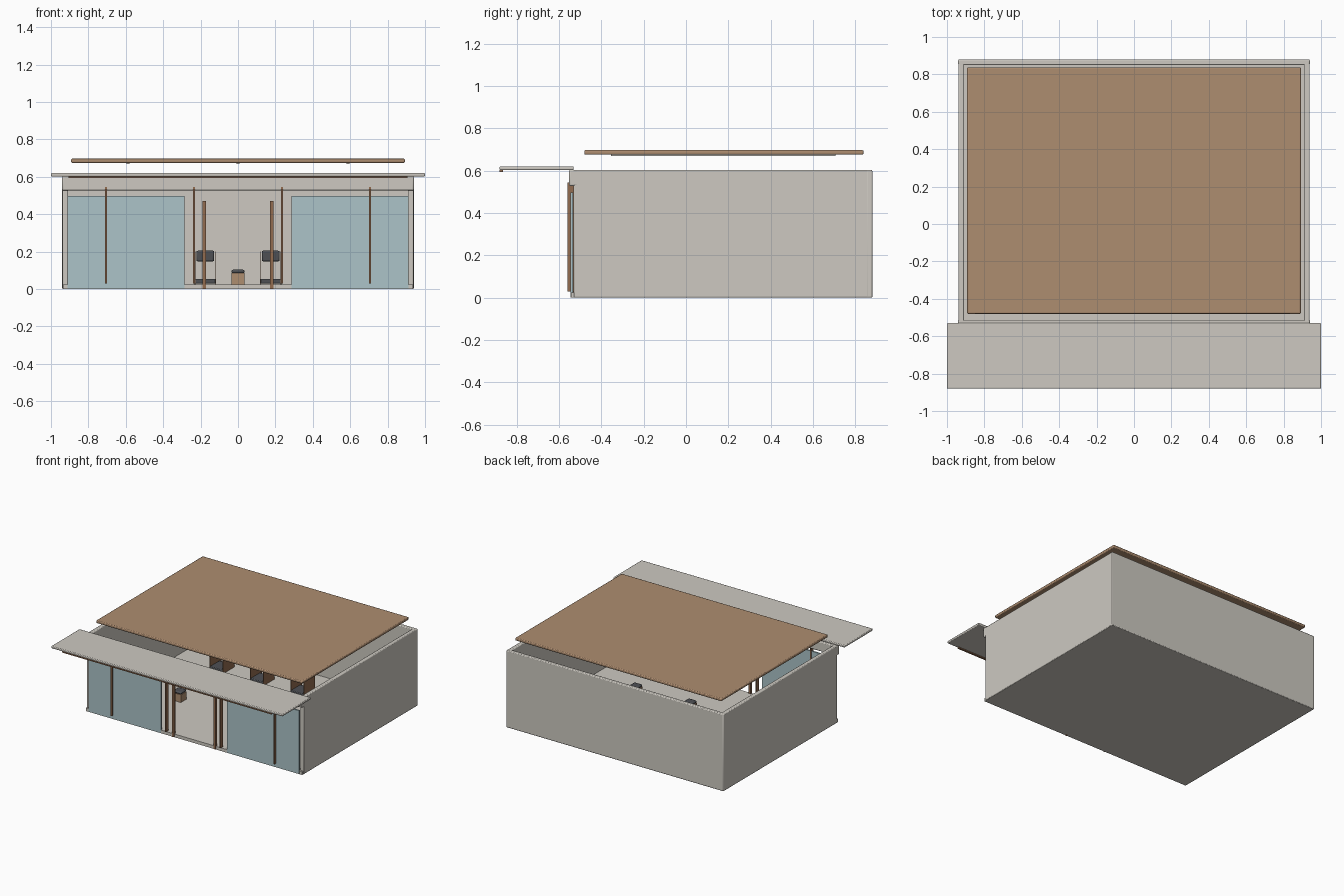
import bpy

if "Cube" in bpy.data.objects:
    bpy.data.objects.remove(bpy.data.objects["Cube"])


def mat(name, srgb):
    m = bpy.data.materials.new(name)
    lin = [((c / 255 + 0.055) / 1.055) ** 2.4 for c in srgb]
    m.diffuse_color = (*lin, 1)
    m.use_nodes = True
    m.node_tree.nodes["Principled BSDF"].inputs["Base Color"].default_value = m.diffuse_color
    return m


STONE = mat("warm_grey_plaster", (205, 201, 193))
WOOD = mat("light_wood", (174, 141, 112))
TRIM = mat("brown_trim", (146, 108, 80))
GLASS = mat("pale_blue_glass", (172, 196, 200))
DARK = mat("charcoal", (78, 80, 84))


def box(name, x, y, z, material, bevel=0.0):
    """Box from (min, max) ranges, with optional rounded edges."""
    bpy.ops.mesh.primitive_cube_add(size=1, location=[(a + b) / 2 for a, b in (x, y, z)])
    o = bpy.context.object
    o.name = name
    o.scale = [b - a for a, b in (x, y, z)]
    bpy.ops.object.transform_apply(location=False, rotation=False, scale=True)
    o.data.materials.append(material)
    if bevel:
        b = o.modifiers.new("soft_edges", "BEVEL")
        b.width = bevel
        b.segments = 2
        bpy.ops.object.shade_smooth_by_angle()
    return o


def around(c, half):
    return (c - half, c + half)


# Shell: floor slab, back wall and side walls
box("floor", (-0.935, 0.935), (-0.543, 0.875), (0, 0.025), STONE)
box("back_wall", (-0.94, 0.94), (0.85, 0.88), (0, 0.603), STONE, 0.006)
for s, side in ((-1, "left"), (1, "right")):
    box(side + "_wall", around(s * 0.924, 0.0155), (-0.53, 0.88), (0, 0.603), STONE, 0.006)

# Shop front: header beam, glass panels, mullions and door posts
box("header_beam", (-0.94, 0.94), (-0.552, -0.512), (0.528, 0.603), STONE, 0.006)
for s, side in ((-1, "left"), (1, "right")):
    box(side + "_glass", around(s * 0.598, 0.313), (-0.546, -0.534), (0.003, 0.497), GLASS)
    for x in (0.236, 0.705):
        box(side + "_mullion", around(s * x, 0.005), (-0.56, -0.53), (0.03, 0.545), TRIM)
    box(side + "_door_post", around(s * 0.18, 0.009), (-0.546, -0.528), (0, 0.47), TRIM)

# Entrance canopy with a wooden strip below its front edge
box("canopy", (-1, 1), (-0.88, -0.53), (0.602, 0.62), STONE, 0.005)
box("canopy_strip", (-0.905, 0.905), (-0.88, -0.865), (0.594, 0.603), TRIM)

# Floating roof with ceiling light strips
box("roof", (-0.892, 0.892), (-0.48, 0.838), (0.675, 0.697), WOOD, 0.006)
for x in (-0.588, 0, 0.588):
    box("ceiling_light", around(x, 0.008), (-0.355, 0.705), (0.668, 0.676), STONE)

# Row of booths along the back: wooden sides, dark seat and backrest
for x in (-0.525, -0.175, 0.175, 0.525):
    for s in (-1, 1):
        box("booth_side", around(x + s * 0.056, 0.0025), (0.48, 0.62), (0.025, 0.20), TRIM)
    box("booth_seat", around(x, 0.056), (0.48, 0.60), (0.03, 0.054), DARK, 0.005)
    box("booth_backrest", around(x, 0.048), (0.59, 0.615), (0.148, 0.205), DARK, 0.008)

# Display pedestals with dark rounded caps
for x in (-0.47, 0, 0.47):
    box("pedestal", around(x, 0.035), around(-0.05, 0.035), (0.025, 0.085), WOOD)
    box("pedestal_cap", around(x, 0.035), around(-0.05, 0.035), (0.084, 0.104), DARK, 0.009)
